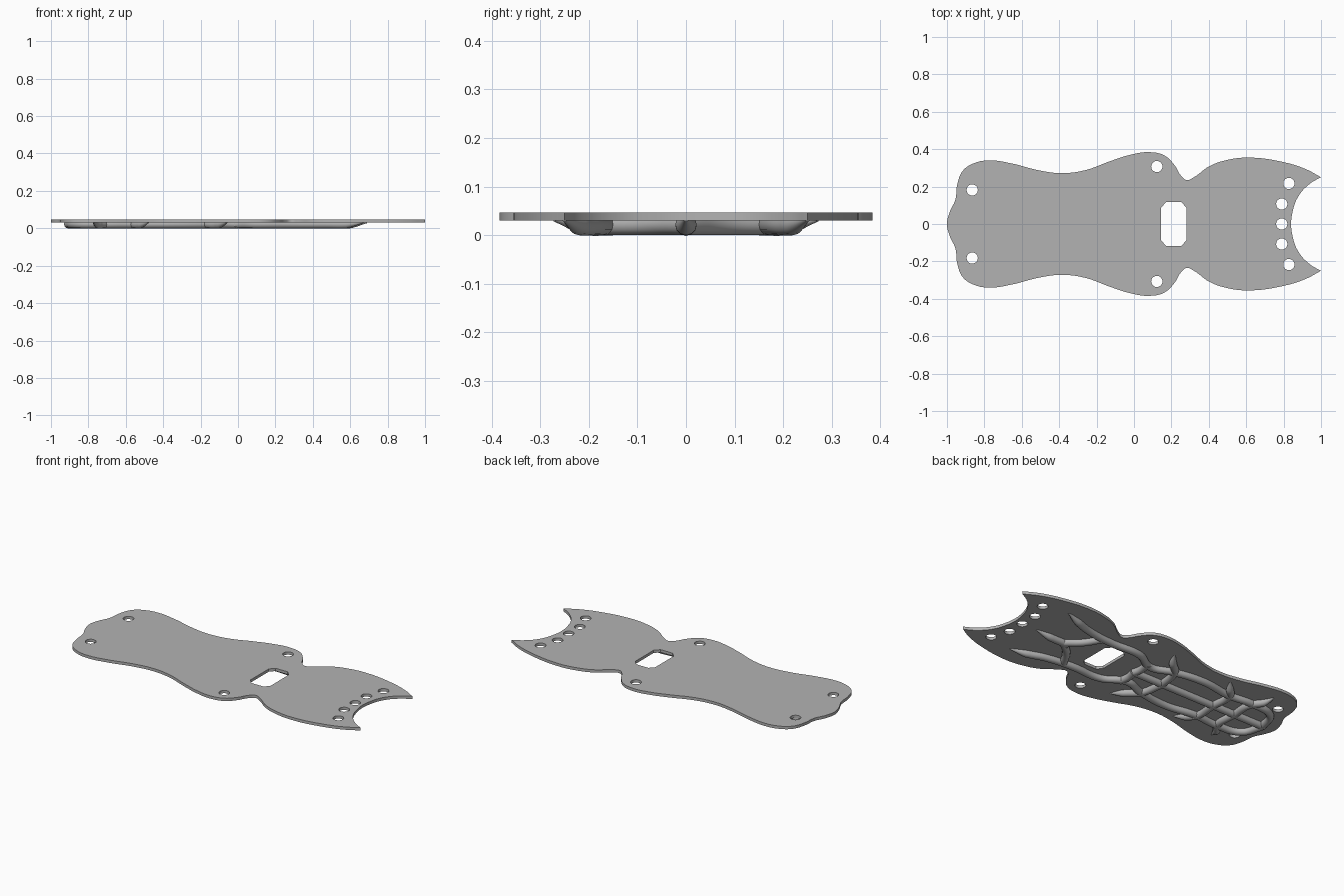
import bpy
import math

old = bpy.data.objects.get("Cube")
if old:
    bpy.data.objects.remove(old, do_unlink=True)

grey = bpy.data.materials.new("satin grey")
grey.use_nodes = True
color = (0.45, 0.45, 0.45, 1)
grey.diffuse_color = color
grey.node_tree.nodes["Principled BSDF"].inputs["Base Color"].default_value = color


def new_curve(name, dimensions):
    data = bpy.data.curves.new(name, "CURVE")
    data.dimensions = dimensions
    data.materials.append(grey)
    obj = bpy.data.objects.new(name, data)
    bpy.context.collection.objects.link(obj)
    return obj


def to_mesh(obj):
    bpy.ops.object.select_all(action="DESELECT")
    obj.select_set(True)
    bpy.context.view_layer.objects.active = obj
    bpy.ops.object.convert(target="MESH")
    bpy.ops.object.shade_smooth_by_angle(angle=math.radians(35))


def add_loop(data, points, handle, sharp=()):
    spline = data.splines.new("BEZIER")
    spline.bezier_points.add(len(points) - 1)
    for bp, (x, y) in zip(spline.bezier_points, points):
        bp.co = (x, y, 0)
        kind = "VECTOR" if (x, abs(y)) in sharp else handle
        bp.handle_left_type = bp.handle_right_type = kind
    spline.use_cyclic_u = True


# Flat plate: half outline mirrored in y, with round holes and a slot
tip = (1.0, 0.25)
half = [(-0.985, 0.065), (-0.955, 0.13), (-0.945, 0.21), (-0.915, 0.285), (-0.85, 0.327),
        (-0.77, 0.34), (-0.66, 0.325), (-0.5, 0.285), (-0.385, 0.272), (-0.26, 0.288),
        (-0.13, 0.335), (-0.02, 0.37), (0.085, 0.384), (0.165, 0.365), (0.22, 0.31),
        (0.25, 0.26), (0.283, 0.235), (0.32, 0.25), (0.405, 0.31), (0.51, 0.345),
        (0.62, 0.355), (0.78, 0.335), (0.915, 0.295), tip, (0.94, 0.215),
        (0.877, 0.145), (0.848, 0.065)]
outline = [(-1, 0)] + half + [(0.84, 0)] + [(x, -y) for x, y in reversed(half)]
plate = new_curve("plate", "2D")
plate.data.resolution_u = 6
plate.data.fill_mode = "BOTH"
plate.data.extrude = 0.0085
plate.location.z = 0.0385
add_loop(plate.data, outline, "AUTO", {tip})
holes = [(x, s * y) for x, y in [(-0.865, 0.182), (0.122, 0.307), (0.828, 0.217), (0.79, 0.107)]
         for s in (1, -1)] + [(0.79, 0)]
for cx, cy in holes:
    ring = [(cx + 0.03 * math.cos(a * math.pi / 2), cy + 0.03 * math.sin(a * math.pi / 2))
            for a in range(4)]
    add_loop(plate.data, ring, "AUTO")
slot = [(0.145, 0.088), (0.172, 0.117), (0.253, 0.117), (0.28, 0.088)]
add_loop(plate.data, slot + [(x, -y) for x, y in reversed(slot)], "VECTOR")
to_mesh(plate)


# Raised rounded ribs on the underside; tapered ends sink into the plate
def rib(name, points, start=False, end=False, mirror=True):
    obj = new_curve(name, "3D")
    obj.data.bevel_depth = 0.022
    obj.data.bevel_resolution = 4
    obj.data.resolution_u = 8
    obj.data.use_fill_caps = True
    for side in (1, -1) if mirror else (1,):
        spline = obj.data.splines.new("BEZIER")
        spline.bezier_points.add(len(points) - 1)
        last = len(points) - 1
        for i, (bp, (x, y)) in enumerate(zip(spline.bezier_points, points)):
            tapered = (i == 0 and start) or (i == last and end)
            bp.co = (x, y * side, 0.033 if tapered else 0.022)
            bp.radius = 0.25 if tapered else 1
            bp.handle_left_type = bp.handle_right_type = "AUTO"
    to_mesh(obj)


rib("side_rail", [(0.67, 0.25), (0.58, 0.22), (0.47, 0.185), (0.3, 0.165), (0.1, 0.165),
                  (-0.03, 0.1), (-0.16, 0.14), (-0.35, 0.165), (-0.55, 0.14),
                  (-0.7, 0.15), (-0.86, 0.12), (-0.91, 0)], start=True)
rib("front_prong", [(0.69, 0), (0.6, 0), (0.47, 0)], start=True, mirror=False)
rib("front_arch", [(0.5, 0), (0.42, 0.07), (0.36, 0.165)])
rib("spine", [(0.0, 0), (-0.2, 0), (-0.55, 0), (-0.91, 0)], mirror=False)
rib("rear_slot_bar", [(0.0, 0), (-0.01, 0.05), (0.0, 0.12)])
rib("waist_prong", [(-0.06, 0.27), (-0.1, 0.21), (-0.17, 0.14), (-0.2, 0)], start=True)
rib("middle_prong", [(-0.48, 0.24), (-0.52, 0.19), (-0.56, 0.14), (-0.56, 0)], start=True)
rib("rear_prong", [(-0.77, 0.26), (-0.75, 0.2), (-0.71, 0.14), (-0.71, 0)], start=True)
